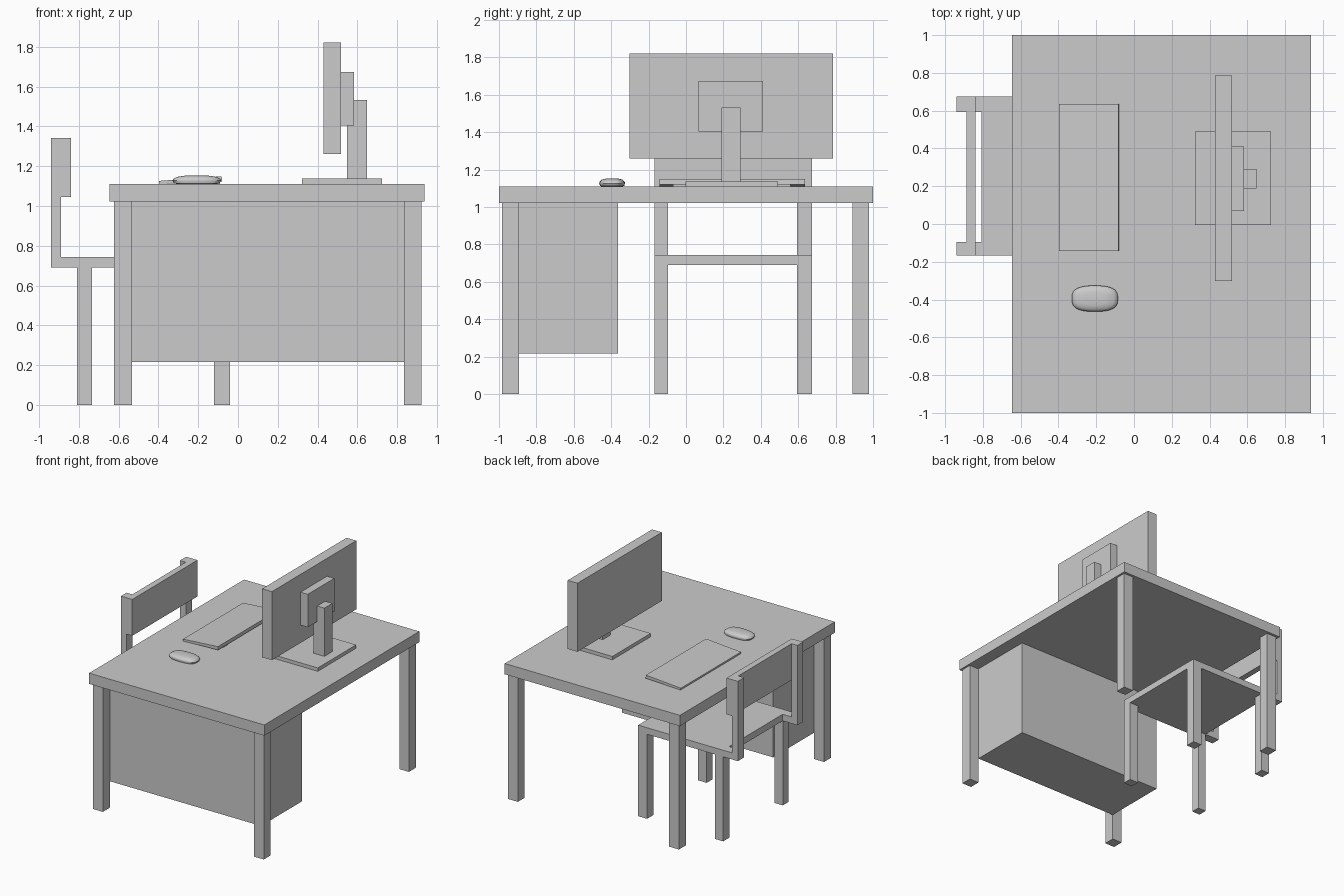
import bpy, bmesh, math

if "Cube" in bpy.data.objects:
    bpy.data.objects.remove(bpy.data.objects["Cube"])


def mesh_object(name, bm):
    bmesh.ops.recalc_face_normals(bm, faces=bm.faces[:])
    me = bpy.data.meshes.new(name)
    bm.to_mesh(me)
    bm.free()
    ob = bpy.data.objects.new(name, me)
    bpy.context.collection.objects.link(ob)
    return ob


def prism(name, profile, y0, y1):
    """Extrude an x-z profile along y."""
    bm = bmesh.new()
    face = bm.faces.new([bm.verts.new((x, y0, z)) for x, z in profile])
    ext = bmesh.ops.extrude_face_region(bm, geom=[face])
    for g in ext["geom"]:
        if isinstance(g, bmesh.types.BMVert):
            g.co.y = y1
    return mesh_object(name, bm)


def box(name, x, y, z):
    return prism(name, [(x[0], z[0]), (x[1], z[0]), (x[1], z[1]), (x[0], z[1])], *y)


# Desk
box("desk_top", (-0.645, 0.938), (-1, 1), (1.022, 1.11))
for i, x in enumerate([(-0.622, -0.533), (0.834, 0.921)]):
    for j, y in enumerate([(-0.983, -0.893), (0.89, 0.979)]):
        box(f"desk_leg_{i}{j}", x, y, (0, 1.022))
box("cabinet", (-0.533, 0.834), (-0.893, -0.363), (0.216, 1.022))

# Chair
CHAIR_Y = (-0.168, 0.674)
box("seat", (-0.807, -0.04), CHAIR_Y, (0.69, 0.744))
for j, y in enumerate([(-0.168, -0.095), (0.594, 0.674)]):
    box(f"chair_back_leg_{j}", (-0.808, -0.734), y, (0, 0.69))
    box(f"chair_front_leg_{j}", (-0.12, -0.04), y, (0, 0.69))
    # L-shaped bracket: runs back from the seat, then up as the back post
    prism(f"chair_back_post_{j}", [(-0.807, 0.69), (-0.807, 0.744), (-0.888, 0.744),
                                   (-0.888, 1.342), (-0.94, 1.342), (-0.94, 0.69)], *y)
box("backrest", (-0.888, -0.838), CHAIR_Y, (1.045, 1.342))

# Monitor
box("monitor_screen", (0.43, 0.518), (-0.302, 0.787), (1.26, 1.82))
box("monitor_rear_housing", (0.518, 0.583), (0.068, 0.411), (1.405, 1.674))
box("monitor_post", (0.548, 0.648), (0.189, 0.292), (1.138, 1.532))
box("monitor_base", (0.322, 0.724), (-0.004, 0.491), (1.11, 1.138))

# Tilted keyboard with two small feet
prism("keyboard", [(-0.395, 1.11), (-0.08, 1.122), (-0.082, 1.149), (-0.398, 1.126)], -0.142, 0.635)
for j, y in enumerate([(-0.07, 0.0), (0.49, 0.56)]):
    box(f"keyboard_foot_{j}", (-0.12, -0.09), y, (1.11, 1.124))

# Mouse: stacked rounded outlines, tapering toward the top
bm = bmesh.new()
N = 32
rings = []
for s, z in [(0.8, 1.11), (0.94, 1.114), (1, 1.127), (0.97, 1.136), (0.82, 1.146), (0.5, 1.152)]:
    ring = []
    for k in range(N):
        a = 2 * math.pi * k / N
        c, d = math.cos(a), math.sin(a)
        x = math.copysign(abs(c) ** 0.8, c) * 0.122
        y = math.copysign(abs(d) ** 0.65, d) * 0.069
        ring.append(bm.verts.new((-0.207 + x * s, -0.395 + y * s, z)))
    rings.append(ring)
for lo, hi in zip(rings, rings[1:]):
    for k in range(N):
        bm.faces.new((lo[k], lo[(k + 1) % N], hi[(k + 1) % N], hi[k]))
bm.faces.new(rings[0])
bm.faces.new(rings[-1])
mouse = mesh_object("mouse", bm)
bpy.context.view_layer.objects.active = mouse
mouse.select_set(True)
bpy.ops.object.shade_smooth_by_angle(angle=math.radians(40))
